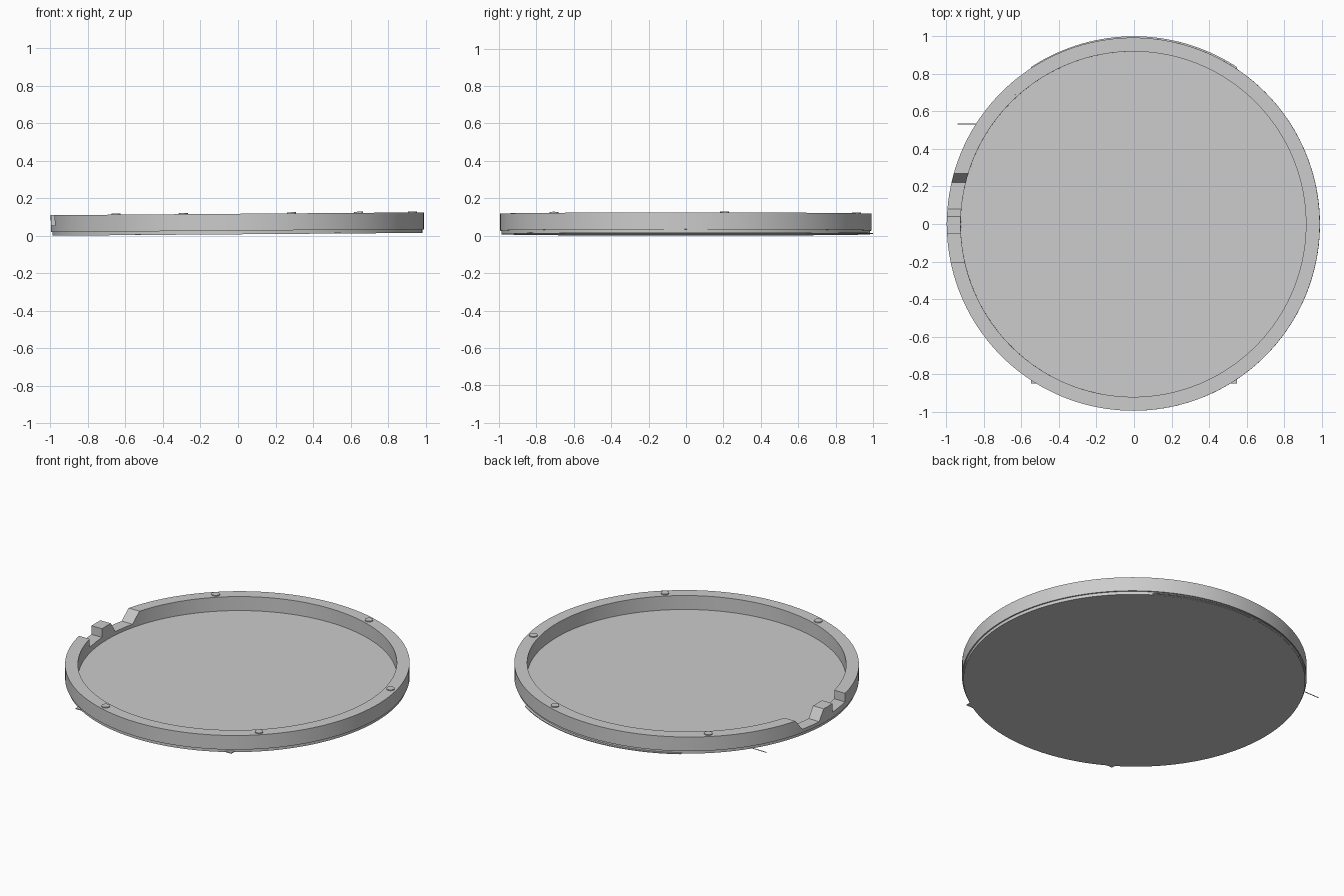
import bpy, bmesh, math
from mathutils import Matrix

if "Cube" in bpy.data.objects:
    bpy.data.objects.remove(bpy.data.objects["Cube"])

# One grey for the whole tray
grey = bpy.data.materials.new("light_grey")
grey.diffuse_color = (0.6, 0.6, 0.6, 1)
grey.use_nodes = True
grey.node_tree.nodes["Principled BSDF"].inputs["Base Color"].default_value = grey.diffuse_color

CX, CY = -0.003, -0.001           # tray axis
R_OUT, R_IN = 0.994, 0.92         # rim radii
Z_BASE, Z_FLOOR, Z_RIM = 0.0077, 0.028, 0.117
TILT = Matrix.Rotation(-0.0075, 4, 'Y')   # the tray leans slightly


def finish(name, bm, smooth=True):
    bmesh.ops.recalc_face_normals(bm, faces=bm.faces)
    me = bpy.data.meshes.new(name)
    bm.to_mesh(me)
    bm.free()
    me.materials.append(grey)
    ob = bpy.data.objects.new(name, me)
    bpy.context.collection.objects.link(ob)
    if smooth:
        bpy.ops.object.select_all(action='DESELECT')
        ob.select_set(True)
        bpy.context.view_layer.objects.active = ob
        bpy.ops.object.shade_smooth_by_angle(angle=math.radians(30))
    return ob


def disc(name, x, y, r, z0, z1, sides):
    bm = bmesh.new()
    bmesh.ops.create_cone(bm, cap_ends=True, segments=sides, radius1=r, radius2=r, depth=z1 - z0,
                          matrix=Matrix.Translation((x, y, (z0 + z1) / 2)))
    return finish(name, bm)


def prism(name, points, offset):
    """Extrude a flat polygon along a vector."""
    bm = bmesh.new()
    face = bm.faces.new([bm.verts.new(p) for p in points])
    new = bmesh.ops.extrude_face_region(bm, geom=[face])["geom"]
    bmesh.ops.translate(bm, vec=offset, verts=[v for v in new if isinstance(v, bmesh.types.BMVert)])
    return finish(name, bm, False)


# Base disc, forming the tray floor
parts = [disc("base", CX, CY, 0.986, Z_BASE, Z_FLOOR, 160)]

# Rim wall: a rectangular section turned around the axis
bm = bmesh.new()
N = 160
loops = []
for r, z in ((R_IN, Z_FLOOR - 0.001), (R_OUT, Z_FLOOR - 0.001), (R_OUT, Z_RIM), (R_IN, Z_RIM)):
    loops.append([bm.verts.new((CX + r * math.cos(2 * math.pi * i / N),
                                CY + r * math.sin(2 * math.pi * i / N), z)) for i in range(N)])
for a, b in zip(loops, loops[1:] + loops[:1]):
    for i in range(N):
        j = (i + 1) % N
        bm.faces.new((a[i], a[j], b[j], b[i]))
rim = finish("rim", bm)

# Notches in the left side of the rim, with a block left standing between them
top = 0.2
notches = {
    "front_notch_cutter": [(-0.205, top), (-0.205, 0.062), (-0.05, 0.062), (-0.05, top)],
    "back_notch_cutter": [(0.04, top), (0.04, Z_RIM), (0.08, 0.05), (0.22, 0.05),
                          (0.27, Z_RIM), (0.27, top)],
}
for name, outline in notches.items():
    cutter = prism(name, [(-1.2, y, z) for y, z in outline], (0.5, 0, 0))
    cutter.hide_render = True
    mod = rim.modifiers.new(name, 'BOOLEAN')
    mod.operation, mod.solver, mod.object = 'DIFFERENCE', 'EXACT', cutter
    bpy.context.view_layer.objects.active = rim
    bpy.ops.object.modifier_apply(modifier=name)
    bpy.data.objects.remove(cutter)
parts.append(rim)

# Small studs on the rim, every 60 degrees except at the notch
for k in range(6):
    if k != 3:
        a = math.radians(12.5 + 60 * k)
        parts.append(disc(f"stud_{k}", CX + 0.957 * math.cos(a), CY + 0.957 * math.sin(a),
                          0.024, Z_RIM - 0.002, Z_RIM + 0.006, 24))

# Thin plate in the base: square front corners, curved back edge
W = 0.548
arc = [(x, math.sqrt(1.0 - x * x)) for x in (W - 2 * W * i / 32 for i in range(33))]
outline = [(-W, -0.85), (W, -0.85)] + arc
parts.append(prism("under_plate", [(x, y, 0.009) for x, y in outline], (0, 0, 0.005)))

# Fine pin sticking out at the left
parts.append(prism("pin", [(-0.94, 0.531, 0.011), (-0.8, 0.531, 0.011),
                           (-0.8, 0.535, 0.011), (-0.94, 0.535, 0.011)], (0, 0, 0.003)))

for ob in parts:
    ob.data.transform(TILT)
